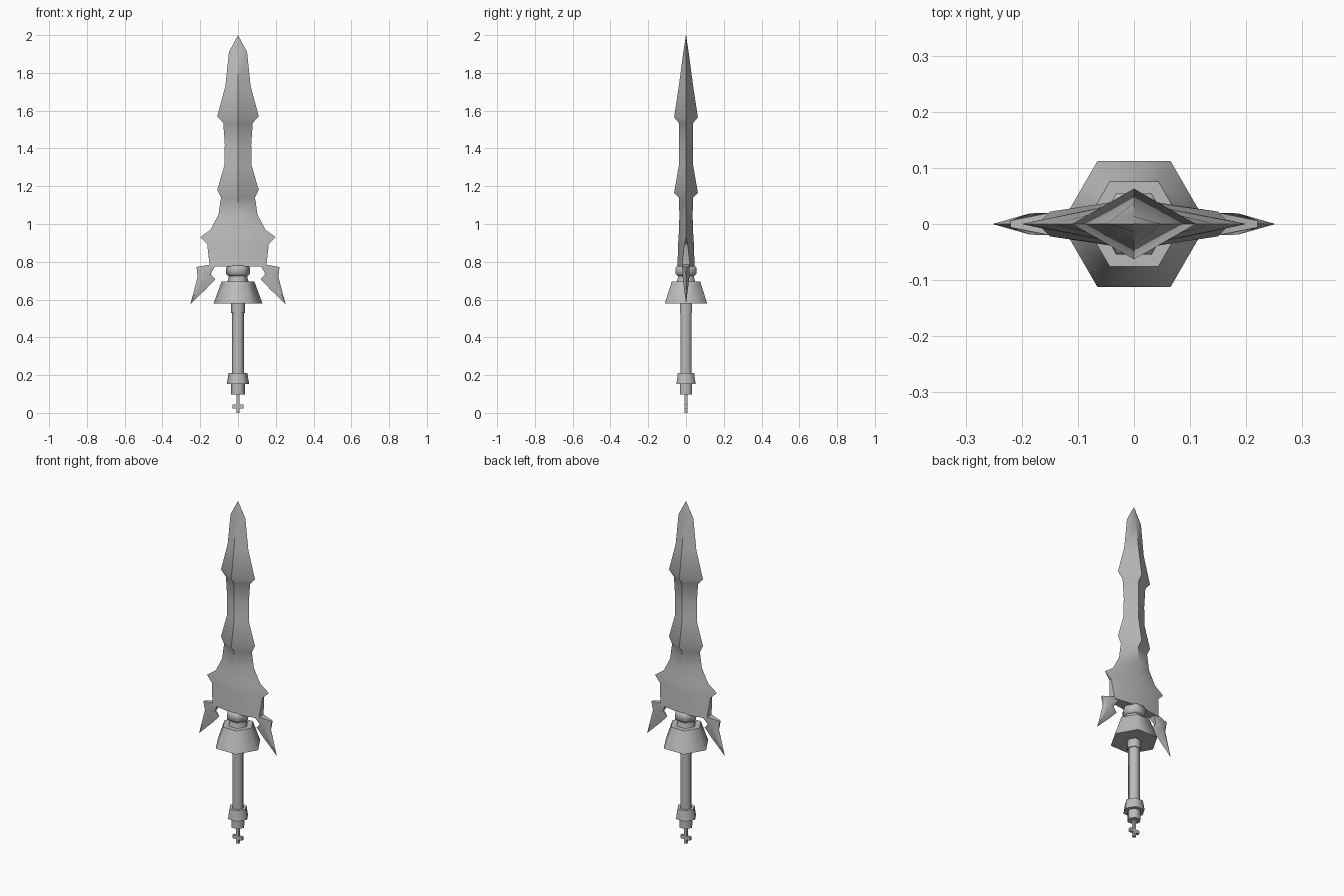
import bpy, bmesh, math

if "Cube" in bpy.data.objects:
    bpy.data.objects.remove(bpy.data.objects["Cube"])

steel = bpy.data.materials.new("grey_steel")
steel.use_nodes = True
GREY = (0.5, 0.5, 0.5, 1)
steel.diffuse_color = GREY
steel.node_tree.nodes["Principled BSDF"].inputs["Base Color"].default_value = GREY


def finish(bm, name, angle):
    """Clean the mesh, make it an object and smooth it up to an angle."""
    bmesh.ops.remove_doubles(bm, verts=bm.verts, dist=0.0002)
    bmesh.ops.recalc_face_normals(bm, faces=bm.faces)
    mesh = bpy.data.meshes.new(name)
    bm.to_mesh(mesh)
    bm.free()
    obj = bpy.data.objects.new(name, mesh)
    bpy.context.collection.objects.link(obj)
    mesh.materials.append(steel)
    bpy.ops.object.select_all(action="DESELECT")
    obj.select_set(True)
    bpy.context.view_layer.objects.active = obj
    bpy.ops.object.shade_smooth_by_angle(angle=math.radians(angle))
    return obj


def loft(name, sections, angle):
    """Skin a list of rings with equal point counts and cap both ends."""
    bm = bmesh.new()
    rings = [[bm.verts.new(p) for p in ring] for ring in sections]
    n = len(rings[0])
    for a, b in zip(rings, rings[1:]):
        for i in range(n):
            j = (i + 1) % n
            bm.faces.new((a[i], a[j], b[j], b[i]))
    bm.faces.new(rings[0])
    bm.faces.new(rings[-1])
    return finish(bm, name, angle)


def hex_part(name, profile, sides=6):
    """Stack hexagonal rings from (radius, height) pairs."""
    rings = [[(r * math.cos(math.tau * i / sides), r * math.sin(math.tau * i / sides), z)
              for i in range(sides)] for r, z in profile]
    return loft(name, rings, 62)


def box(name, x, y, z0, z1):
    loft(name, [[(x, y, z), (-x, y, z), (-x, -y, z), (x, -y, z)] for z in (z0, z1)], 30)


# Blade: height, half width, ridge depth, edge thickness, ridge drop
blade_rows = [
    (0.775, 0.15, 0.045, 0.022, 0.0),
    (0.895, 0.163, 0.042, 0.008, 0.0),
    (0.93, 0.2, 0.04, 0.0, 0.01),
    (0.97, 0.145, 0.037, 0.0, 0.0),
    (1.05, 0.103, 0.035, 0.0, 0.0),
    (1.14, 0.09, 0.038, 0.0, 0.0),
    (1.18, 0.11, 0.063, 0.0, 0.015),
    (1.31, 0.072, 0.038, 0.0, 0.0),
    (1.42, 0.07, 0.037, 0.0, 0.0),
    (1.535, 0.078, 0.038, 0.0, 0.0),
    (1.57, 0.11, 0.063, 0.0, 0.005),
    (1.73, 0.067, 0.038, 0.0, 0.0),
    (1.91, 0.048, 0.014, 0.0, 0.0),
    (2.0, 0.0005, 0.0005, 0.0, 0.0),
]
loft("blade", [[(w, e, z), (0, d, z - drop), (-w, e, z),
                (-w, -e, z), (0, -d, z - drop), (w, -e, z)]
               for z, w, d, e, drop in blade_rows], 40)

# Swept-down barbs at the blade base: x, z, half thickness
barb_outline = [
    (0.13, 0.8, 0.02), (0.15, 0.785, 0.02), (0.22, 0.772, 0.006),
    (0.214, 0.72, 0.0), (0.252, 0.575, 0.0), (0.17, 0.655, 0.0),
    (0.12, 0.708, 0.0), (0.145, 0.735, 0.006), (0.122, 0.775, 0.02),
]


def barb(name, side):
    bm = bmesh.new()
    layers = []
    for s in (1, -1):
        rim = [bm.verts.new((side * x, s * t, z)) for x, z, t in barb_outline]
        hub = bm.verts.new((side * 0.185, s * 0.019, 0.73))
        for i in range(len(rim)):
            bm.faces.new((hub, rim[i], rim[i - 1]))
        layers.append(rim)
    front, back = layers
    for i in range(len(front)):
        bm.faces.new((front[i], front[i - 1], back[i - 1], back[i]))
    finish(bm, name, 40)


barb("left_barb", 1)
barb("right_barb", -1)

# Hexagonal hilt
hex_part("upper_collar", [(0.05, 0.725), (0.063, 0.735), (0.063, 0.768), (0.055, 0.78)])
hex_part("neck", [(0.057, 0.69), (0.05, 0.715), (0.05, 0.735)])
hex_part("guard", [(0.13, 0.578), (0.087, 0.695)])
hex_part("grip_collar", [(0.038, 0.53), (0.038, 0.58)])
hex_part("grip", [(0.033, 0.2), (0.033, 0.58)])
hex_part("pommel_ring", [(0.059, 0.152), (0.05, 0.21)])
hex_part("pommel_base", [(0.037, 0.098), (0.037, 0.155)])

# Small cross-shaped pin under the pommel
box("pin_stem", 0.008, 0.008, 0.0, 0.1)
box("pin_crossbar", 0.03, 0.008, 0.024, 0.044)
